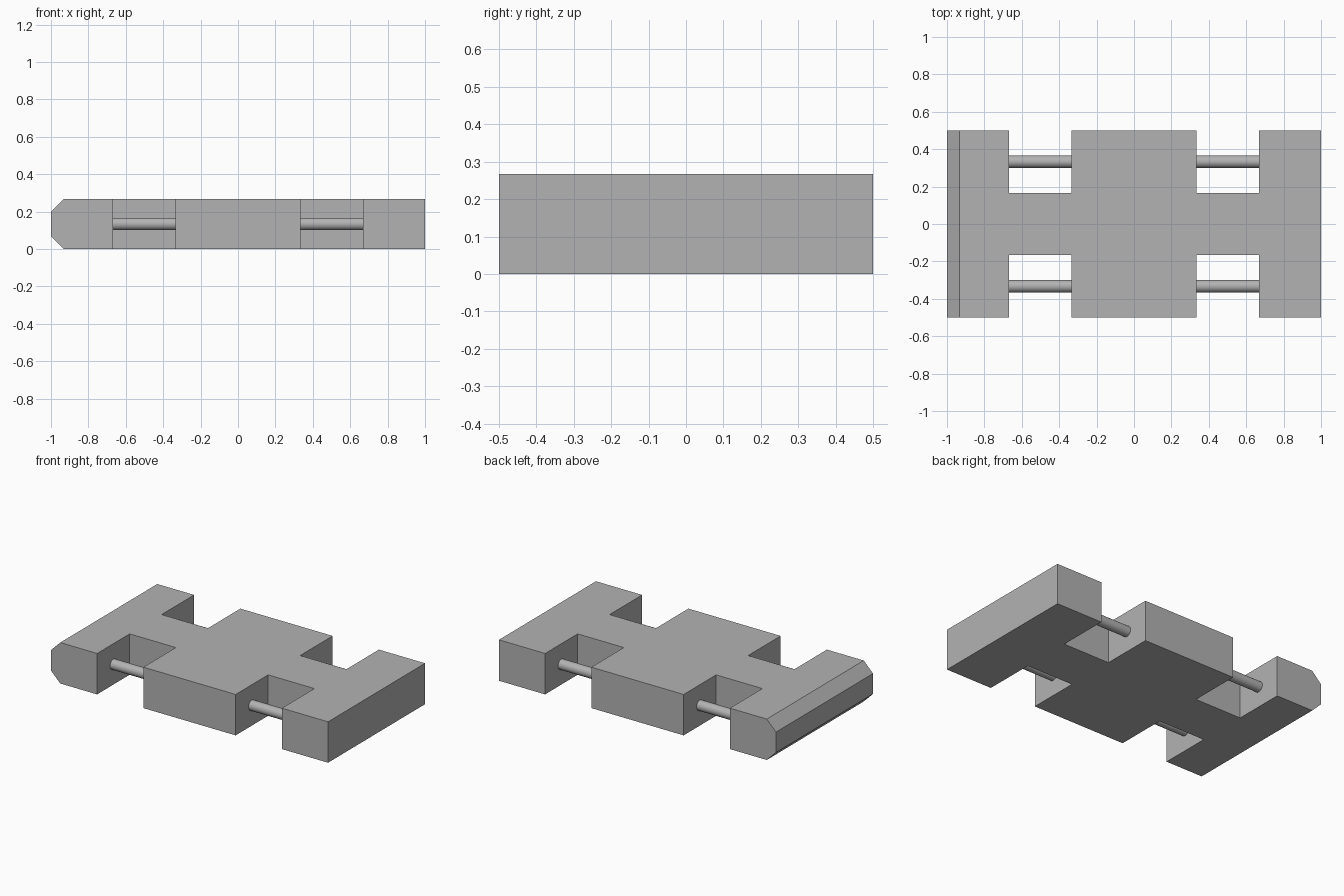
import bpy
import bmesh
import math

cube = bpy.data.objects.get("Cube")
if cube:
    bpy.data.objects.remove(cube, do_unlink=True)

HEIGHT = 0.267
INNER, OUTER = 0.333, 0.667      # slot limits along x
NECK, SIDE = 0.165, 0.5          # neck and full half widths
CHAMFER = 0.067

grey = bpy.data.materials.new("plain grey")
grey.use_nodes = True
colour = (0.45, 0.45, 0.45, 1)
grey.diffuse_color = colour
grey.node_tree.nodes["Principled BSDF"].inputs["Base Color"].default_value = colour

# Body: slotted plate outline, mirrored front to back and extruded upward
half = [(-1, SIDE), (-OUTER, SIDE), (-OUTER, NECK), (-INNER, NECK), (-INNER, SIDE),
        (INNER, SIDE), (INNER, NECK), (OUTER, NECK), (OUTER, SIDE), (1, SIDE)]
outline = [(x, -y) for x, y in half] + half[::-1]

bm = bmesh.new()
base = bm.faces.new([bm.verts.new((x, y, 0)) for x, y in outline])
top = bmesh.ops.extrude_face_region(bm, geom=[base])["geom"]
bmesh.ops.translate(bm, vec=(0, 0, HEIGHT),
                    verts=[v for v in top if isinstance(v, bmesh.types.BMVert)])

# Chamfer the upper and lower edges of the right end
end_edges = [e for e in bm.edges
             if all(v.co.x < -0.99 for v in e.verts)
             and abs(e.verts[0].co.z - e.verts[1].co.z) < 0.01]
bmesh.ops.bevel(bm, geom=end_edges, offset=CHAMFER, offset_type='OFFSET',
                segments=1, affect='EDGES')
bmesh.ops.recalc_face_normals(bm, faces=bm.faces)

mesh = bpy.data.meshes.new("body_plate")
bm.to_mesh(mesh)
bm.free()
body = bpy.data.objects.new("body_plate", mesh)
bpy.context.collection.objects.link(body)
mesh.materials.append(grey)


# Strap bars: one round rod across each slot
def strap_bar(name, x, y):
    bpy.ops.mesh.primitive_cylinder_add(
        vertices=32, radius=0.0333, depth=OUTER - INNER,
        location=(x, y, HEIGHT / 2), rotation=(0, math.pi / 2, 0))
    bar = bpy.context.object
    bar.name = name
    bar.data.materials.append(grey)
    bpy.ops.object.shade_smooth_by_angle(angle=math.radians(30))


for side, x in (("left", 0.5), ("right", -0.5)):
    for end, y in (("front", -0.333), ("back", 0.333)):
        strap_bar(f"{end}_{side}_bar", x, y)
